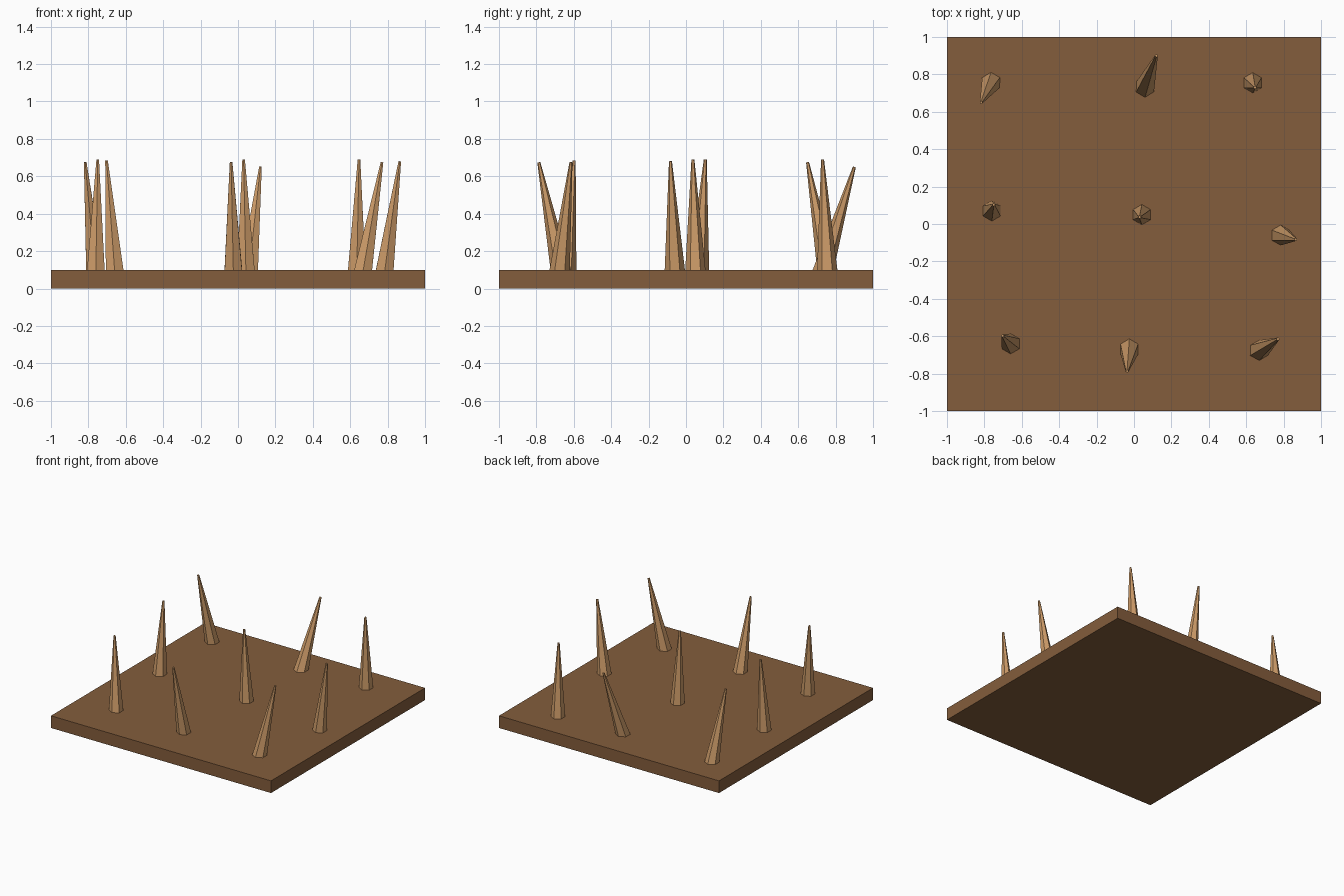
import bpy, bmesh
from mathutils import Vector, Matrix

if "Cube" in bpy.data.objects:
    bpy.data.objects.remove(bpy.data.objects["Cube"])


def material(name, rgb):
    m = bpy.data.materials.new(name)
    m.diffuse_color = (*rgb, 1)
    m.use_nodes = True
    m.node_tree.nodes["Principled BSDF"].inputs["Base Color"].default_value = m.diffuse_color
    return m


def add_object(name, bm, mat):
    me = bpy.data.meshes.new(name)
    bm.to_mesh(me)
    bm.free()
    me.materials.append(mat)
    bpy.context.collection.objects.link(bpy.data.objects.new(name, me))


dark_wood = material("dark_wood", (0.23, 0.11, 0.045))
light_wood = material("light_wood", (0.61, 0.33, 0.14))

# Square base plate
bm = bmesh.new()
bmesh.ops.create_cube(bm, size=1, matrix=Matrix.Translation((0, 0, 0.05)) @ Matrix.Diagonal((2, 2, 0.1, 1)))
add_object("base_plate", bm, dark_wood)


# Tapered six-sided spike leaning from its foot on the plate to its tip
def spike(name, foot, tip):
    a, b = Vector((*foot, 0.1)), Vector(tip)
    axis = (b - a).normalized()
    a -= axis * 0.025                      # sink the foot into the plate
    rot = Vector((0, 0, 1)).rotation_difference(axis).to_matrix().to_4x4()
    bm = bmesh.new()
    bmesh.ops.create_cone(bm, cap_ends=True, segments=6, radius1=0.056, radius2=0.008,
                          depth=(b - a).length,
                          matrix=Matrix.Translation((a + b) / 2) @ rot)
    add_object(name, bm, light_wood)


spikes = {
    "back_left": ((-0.765, 0.755), (-0.817, 0.65, 0.675)),
    "back_middle": ((0.06, 0.735), (0.12, 0.90, 0.65)),
    "back_right": ((0.635, 0.755), (0.647, 0.73, 0.69)),
    "middle_left": ((-0.76, 0.07), (-0.75, 0.103, 0.69)),
    "middle": ((0.042, 0.05), (0.03, 0.037, 0.69)),
    "middle_right": ((0.785, -0.06), (0.865, -0.083, 0.68)),
    "front_left": ((-0.66, -0.64), (-0.703, -0.598, 0.685)),
    "front_middle": ((-0.025, -0.67), (-0.037, -0.787, 0.675)),
    "front_right": ((0.67, -0.675), (0.77, -0.615, 0.675)),
}
for place, (foot, tip) in spikes.items():
    spike("spike_" + place, foot, tip)
